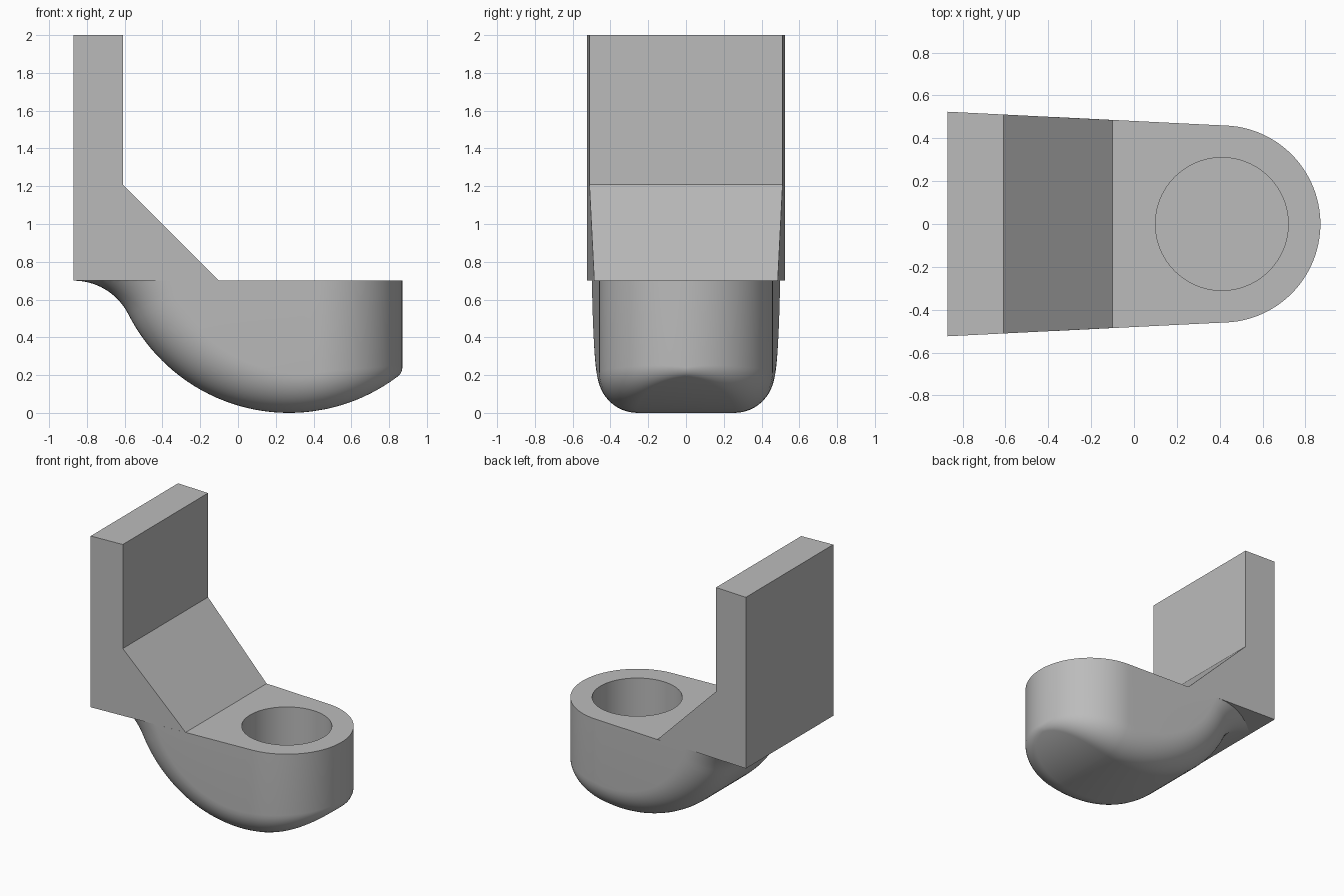
import bpy
import bmesh
from math import sin, cos, atan2, radians, pi
from mathutils import Vector

if "Cube" in bpy.data.objects:
    bpy.data.objects.remove(bpy.data.objects["Cube"], do_unlink=True)

# One grey material
grey = bpy.data.materials.new("plain_grey")
grey.use_nodes = True
colour = (0.5, 0.5, 0.5, 1)
grey.diffuse_color = colour
grey.node_tree.nodes["Principled BSDF"].inputs["Base Color"].default_value = colour

# Main dimensions
LEDGE = 0.70                     # height of the shelf
BACK = -0.87
NOSE_X, NOSE_R = 0.41, 0.46      # rounded nose in plan
TAPER = 0.05
BELLY_X, BELLY_R = 0.27, 0.954   # convex underside arc
COVE_R = 0.324                   # concave arc under the back
SIDE_R, BACK_R, TIP_R = 0.20, 0.27, 0.06  # edge rounding radii


def half_width(x):
    return NOSE_R + TAPER * (NOSE_X - x)


def make_object(name, bm):
    bmesh.ops.recalc_face_normals(bm, faces=bm.faces)
    mesh = bpy.data.meshes.new(name)
    bm.to_mesh(mesh)
    bm.free()
    obj = bpy.data.objects.new(name, mesh)
    bpy.context.collection.objects.link(obj)
    return obj


def activate(obj):
    for other in bpy.context.selected_objects:
        other.select_set(False)
    obj.select_set(True)
    bpy.context.view_layer.objects.active = obj


def spine_stations():
    """Yield centre, radius, wall direction and floor direction of the rounding."""
    wall = Vector((TAPER, 1, 0)).normalized()
    cove_z = LEDGE - COVE_R
    join = atan2(BELLY_R - cove_z, BELLY_X - BACK)
    steps = 28
    # concave cove at the back
    for i in range(steps):
        a = radians(88) + (join - radians(88)) * i / steps
        d = Vector((cos(a), 0, sin(a)))
        c = Vector((BACK, 0, cove_z)) + d * (COVE_R + BACK_R)
        c.y = half_width(c.x) - BACK_R
        yield c, BACK_R, wall, -d
    # convex belly
    start = join - pi / 2
    end = atan2(NOSE_X - BELLY_X, BELLY_R - SIDE_R)
    for i in range(steps):
        f = i / steps
        t = start + (end - start) * f
        r = BACK_R + (SIDE_R - BACK_R) * f
        d = Vector((sin(t), 0, -cos(t)))
        c = Vector((BELLY_X, 0, BELLY_R)) + d * (BELLY_R - r)
        c.y = half_width(c.x) - r
        yield c, r, wall, d
    # rounded nose, with the rounding tightening towards the tip
    for i in range(steps + 1):
        p = radians(87) * (1 - i / steps)
        r = TIP_R + (SIDE_R - TIP_R) * sin(p)
        n = Vector((cos(p), sin(p), 0))
        c = Vector((NOSE_X, 0, 0)) + n * (NOSE_R - r)
        dx = c.x - BELLY_X
        drop = ((BELLY_R - r) ** 2 - dx ** 2) ** 0.5
        c.z = BELLY_R - drop
        yield c, r, n, Vector((dx, 0, -drop)).normalized()


# Lower body: loft of rounded cross-sections, trimmed level with the shelf
bm = bmesh.new()
rings = []
ARC = 12
for c, r, wall, floor in spine_stations():
    side = [c + wall * r]
    side[0].z = 1.3
    side += [c + wall.slerp(floor, k / ARC) * r for k in range(ARC + 1)]
    mirrored = [Vector((p.x, -p.y, p.z)) for p in reversed(side)]
    rings.append([bm.verts.new(p) for p in side + mirrored])
for a, b in zip(rings, rings[1:]):
    for k in range(len(a)):
        m = (k + 1) % len(a)
        bm.faces.new((a[k], a[m], b[m], b[k]))
bm.faces.new(rings[0])
bmesh.ops.remove_doubles(bm, verts=bm.verts, dist=0.00002)
bmesh.ops.bisect_plane(bm, geom=bm.verts[:] + bm.edges[:] + bm.faces[:],
                       plane_co=(0, 0, LEDGE), plane_no=(0, 0, 1), clear_outer=True)
bmesh.ops.holes_fill(bm, edges=[e for e in bm.edges if e.is_boundary], sides=0)
body = make_object("lower_body", bm)

# Round blind hole in the shelf
bm = bmesh.new()
bmesh.ops.create_cone(bm, cap_ends=True, segments=96, radius1=0.31, radius2=0.31, depth=1)
bmesh.ops.translate(bm, verts=bm.verts, vec=(NOSE_X, 0, 0.7))
cutter = make_object("hole_cutter", bm)
cutter.hide_render = True
activate(body)
hole = body.modifiers.new("hole", "BOOLEAN")
hole.operation = "DIFFERENCE"
hole.solver = "EXACT"
hole.object = cutter
bpy.ops.object.modifier_apply(modifier=hole.name)
bpy.data.objects.remove(cutter, do_unlink=True)

# Upright plate with its sloping gusset
profile = [(BACK, LEDGE), (BACK, 2), (-0.61, 2), (-0.61, 1.21), (-0.10, LEDGE)]
bm = bmesh.new()
left, right = [[bm.verts.new((x, s * half_width(x), z)) for x, z in profile] for s in (1, -1)]
bm.faces.new(left)
bm.faces.new(right)
for k in range(len(profile)):
    m = (k + 1) % len(profile)
    bm.faces.new((left[k], left[m], right[m], right[k]))
upright = make_object("upright_plate", bm)

for obj in (body, upright):
    obj.data.materials.clear()
    obj.data.materials.append(grey)
activate(body)
bpy.ops.object.shade_smooth_by_angle(angle=radians(30))
